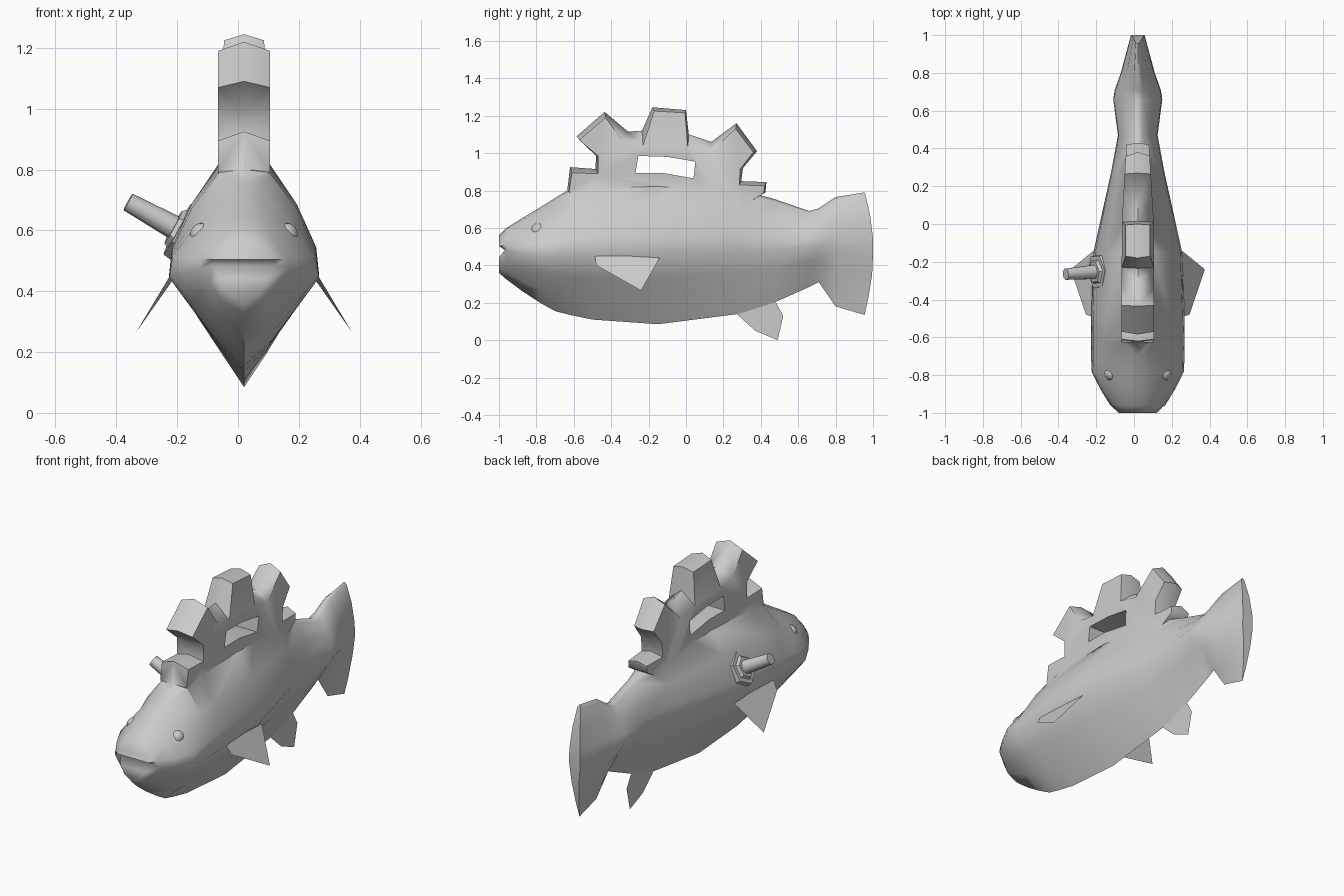
import bpy, bmesh, math
from mathutils import Vector

if "Cube" in bpy.data.objects:
    bpy.data.objects.remove(bpy.data.objects["Cube"])

CX = 0.02  # symmetry plane of the fish


def smooth(ob, angle):
    bpy.ops.object.select_all(action='DESELECT')
    ob.select_set(True)
    bpy.context.view_layer.objects.active = ob
    bpy.ops.object.shade_smooth_by_angle(angle=math.radians(angle))


def make(name, bm, angle=None):
    bmesh.ops.recalc_face_normals(bm, faces=bm.faces[:])
    me = bpy.data.meshes.new(name)
    bm.to_mesh(me)
    bm.free()
    ob = bpy.data.objects.new(name, me)
    bpy.context.collection.objects.link(ob)
    if angle:
        smooth(ob, angle)
    return ob


def boolean(ob, other, op):
    other.hide_render = True
    mod = ob.modifiers.new(op, 'BOOLEAN')
    mod.operation, mod.solver, mod.object = op, 'EXACT', other
    bpy.context.view_layer.objects.active = ob
    bpy.ops.object.modifier_apply(modifier=op)
    bpy.data.objects.remove(other)


def sheet(name, pts):
    bm = bmesh.new()
    bm.faces.new([bm.verts.new(p) for p in pts])
    return make(name, bm)


# Body and tail: loft of kite-shaped sections
# (y, bottom, top, half width, widest z, chin width, back width)
stations = [(-1.0, .36, .56, .105, .485, .5, .4), (-.96, .325, .60, .145, .475, .5, .35),
            (-.88, .265, .65, .195, .46, .45, .3), (-.78, .20, .71, .245, .45, .4, .25),
            (-.70, .155, .76, .247, .445, .36, .2), (-.62, .135, .81, .247, .445, .33, .33),
            (-.50, .11, .83, .247, .45, .3, .34), (-.15, .085, .84, .235, .46, .3, .35),
            (.28, .14, .805, .14, .48, .3, .45), (.47, .20, .755, .105, .48, .3, .25),
            (.66, .285, .69, .13, .50, .3, .2), (.71, .31, .705, .122, .50, .3, .2),
            (.80, .18, .765, .09, .48, .3, .2), (.955, .135, .79, .036, .46, .3, .3)]
# height code: 0 = bottom, 1 = widest, 2 = top
levels = [0, .28, .66, 1, 1.25, 1.62, 1.95, 2]


def ring(bm, y, zb, zt, w, zw, chin, back, push):
    fx = [0, chin, (chin + 1) / 2 + .02, 1, .96, .55 + .45 * back, back, 0]

    def vert(i, side):
        t = levels[i]
        z = zb + t * (zw - zb) if t <= 1 else zw + (t - 1) * (zt - zw)
        return bm.verts.new((CX + side * fx[i] * w, y + push[i], z))
    return [vert(i, 1) for i in range(8)] + [vert(i, -1) for i in range(6, 0, -1)]


bm = bmesh.new()
mouth = [0, 0, 0, .035, 0, 0, 0, 0]
tail_end = [0, .02, .04, .045, .045, .03, .005, 0]
rings = []
for i, s in enumerate(stations):
    push = mouth if i == 0 else tail_end if i == len(stations) - 1 else [0] * 8
    rings.append(ring(bm, *s, push))
for a, b in zip(rings, rings[1:]):
    for j in range(14):
        k = (j + 1) % 14
        bm.faces.new((a[j], a[k], b[k], b[j]))
for r in (rings[0], rings[-1]):  # end caps as strips across the body
    bm.faces.new((r[0], r[1], r[13]))
    bm.faces.new((r[7], r[6], r[8]))
    for j in range(1, 6):
        bm.faces.new((r[j], r[j + 1], r[13 - j], r[14 - j]))
body = make("fish_body", bm)

# Cogwheel back fin: ridge outline on the centre line, lower outline on both sides
ridge = [(-.60, .75), (-.635, .80), (-.62, .925), (-.485, .915), (-.48, .985), (-.585, 1.09),
         (-.435, 1.22), (-.31, 1.115), (-.235, 1.12), (-.18, 1.245), (0, 1.23),
         (.015, 1.10), (.135, 1.06), (.27, 1.16), (.38, 1.01), (.305, .92),
         (.295, .85), (.43, .845), (.425, .79), (.28, .70)]
sides = [(-.58, .74), (-.625, .795), (-.61, .895), (-.47, .89), (-.47, .985), (-.57, 1.07),
         (-.43, 1.19), (-.335, 1.06), (-.23, 1.04), (-.17, 1.225), (-.005, 1.215),
         (.01, 1.03), (.13, 1.005), (.265, 1.13), (.36, 1.005), (.29, .915),
         (.285, .83), (.42, .825), (.415, .785), (.28, .70)]


def half(y, z):
    return .065 if z > 1.2 else .085 - .06 * max(0, y)


bm = bmesh.new()
mid = [bm.verts.new((CX, y, z)) for y, z in ridge]
caps = []
for s in (-1, 1):
    out = [bm.verts.new((CX + s * half(y, z), y, z)) for y, z in sides]
    for i in range(len(mid)):
        k = (i + 1) % len(mid)
        bm.faces.new((mid[i], mid[k], out[k], out[i]))
    caps.append(bm.faces.new(out))
bm.normal_update()
bmesh.ops.triangulate(bm, faces=caps)
fin = make("cog_back_fin", bm)

# Slot through the back fin
slot = [(-.255, .985), (-.10, .98), (.05, .955), (.04, .865), (-.13, .895), (-.27, .895)]
bm = bmesh.new()
ends = [[bm.verts.new((CX + x, y, z)) for y, z in slot] for x in (-.2, .2)]
for e in ends:
    bm.faces.new(e)
for i in range(len(slot)):
    k = (i + 1) % len(slot)
    bm.faces.new((ends[0][i], ends[0][k], ends[1][k], ends[1][i]))
boolean(fin, make("slot_cutter", bm), 'DIFFERENCE')

# The fin grows out of the back as one skin
boolean(body, fin, 'UNION')
smooth(body, 55)

# Thin side fins and belly fin
pectoral = [(.238, -.49, .46), (.274, -.48, .40), (.355, -.24, .265), (.232, -.14, .44)]
for name, s in (("right_side_fin", 1), ("left_side_fin", -1)):
    sheet(name, [(CX + s * x, y, z) for x, y, z in pectoral])
sheet("belly_fin", [(CX, y, z) for y, z in
                    ((.26, .15), (.37, .05), (.49, 0), (.52, .13), (.47, .22))])

# Eyes, almost flush with the head
for name, s in (("right_eye", 1), ("left_eye", -1)):
    bm = bmesh.new()
    bmesh.ops.create_uvsphere(bm, u_segments=12, v_segments=8, radius=.04)
    bmesh.ops.translate(bm, vec=(CX + s * .138, -.79, .585), verts=bm.verts)
    make(name, bm, 60)


# Side pipe: hexagonal nut, washer and tapering barrel on the left flank
def rod(name, a, b, r1, r2, n, angle=None):
    d = b - a
    bm = bmesh.new()
    bmesh.ops.create_cone(bm, cap_ends=True, segments=n, radius1=r1, radius2=r2, depth=d.length)
    ob = make(name, bm, angle)
    ob.location = (a + b) / 2
    ob.rotation_mode = 'QUATERNION'
    ob.rotation_quaternion = d.to_track_quat('Z', 'Y')


axis = Vector((-.87, -.07, .48)).normalized()
base = Vector((-.165, -.25, .585))
rod("pipe_nut", base, base + axis * .04, .10, .095, 6)
rod("pipe_washer", base + axis * .04, base + axis * .055, .07, .06, 6)
rod("pipe_barrel", base, base + axis * .225, .042, .031, 10, 40)
